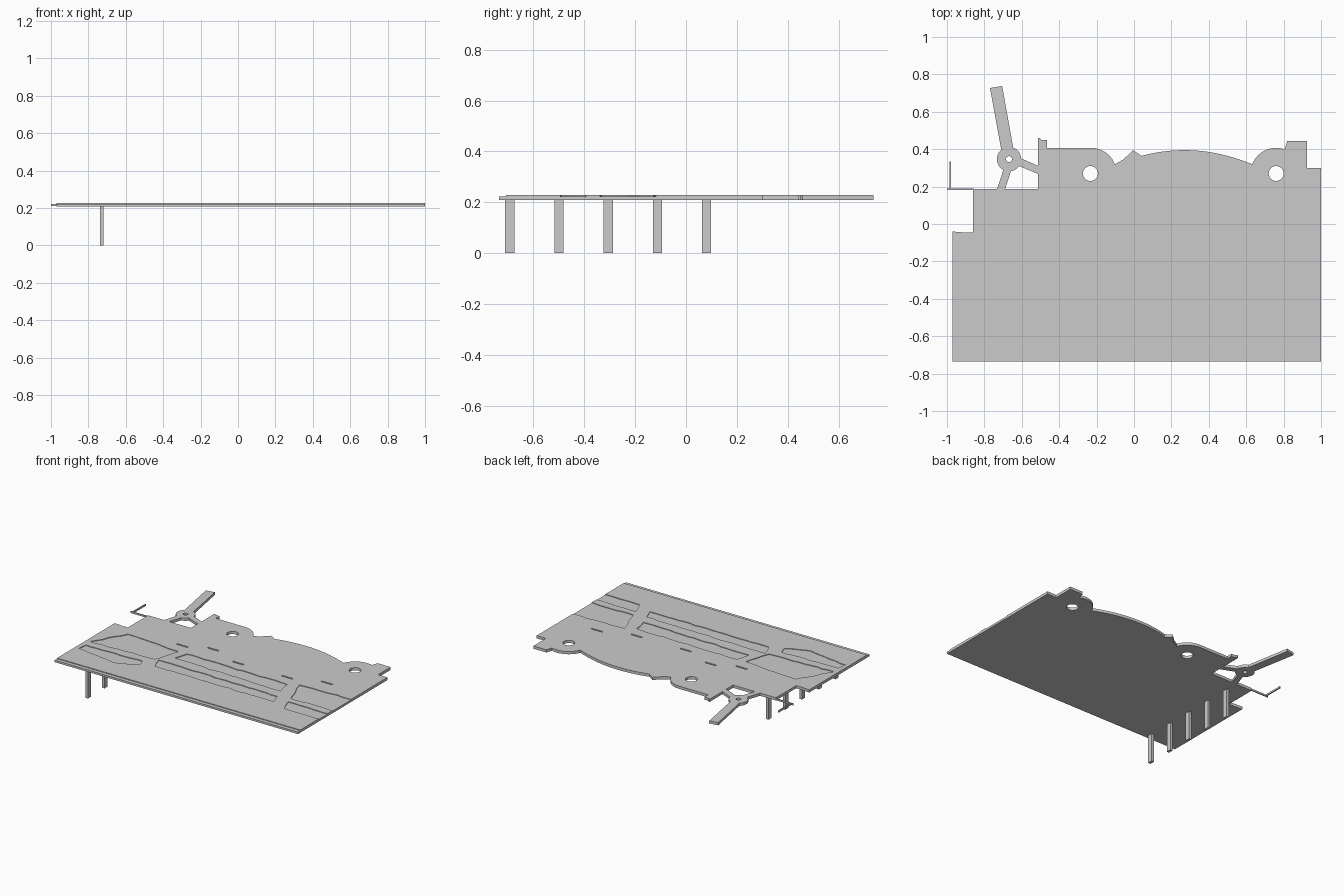
import bpy, bmesh, math, random
from mathutils import Vector

if "Cube" in bpy.data.objects:
    bpy.data.objects.remove(bpy.data.objects["Cube"])

random.seed(4)
Z0, Z1 = 0.208, 0.228      # underside and top of the board
FLOOR = 0.2235             # floor of the shallow recesses


def arc(cx, cy, r, a0, a1, n=14):
    return [(cx + r * math.cos(math.radians(a0 + (a1 - a0) * i / n)),
             cy + r * math.sin(math.radians(a0 + (a1 - a0) * i / n))) for i in range(n + 1)]


def add_prism(bm, pts, z0, z1):
    low = [bm.verts.new((x, y, z0)) for x, y in pts]
    high = [bm.verts.new((x, y, z1)) for x, y in pts]
    bm.faces.new(low[::-1])
    bm.faces.new(high)
    n = len(pts)
    for i in range(n):
        j = (i + 1) % n
        bm.faces.new((low[i], low[j], high[j], high[i]))


def prisms(name, parts):
    bm = bmesh.new()
    for pts, z0, z1 in parts:
        add_prism(bm, pts, z0, z1)
    bmesh.ops.recalc_face_normals(bm, faces=bm.faces)
    me = bpy.data.meshes.new(name)
    bm.to_mesh(me)
    bm.free()
    ob = bpy.data.objects.new(name, me)
    bpy.context.collection.objects.link(ob)
    return ob


def rect(x0, y0, x1, y1):
    return [(x0, y0), (x1, y0), (x1, y1), (x0, y1)]


def cut(ob, cutter):
    m = ob.modifiers.new("cut", 'BOOLEAN')
    m.operation = 'DIFFERENCE'
    m.solver = 'EXACT'
    m.object = cutter
    cutter.hide_render = True
    cutter.hide_viewport = True
    cutter.display_type = 'WIRE'


def rough(pts, step=0.045, amount=0.006):
    """Break the long edges of a polygon into a slightly ragged line."""
    out = []
    for i, p in enumerate(pts):
        a, b = Vector(p), Vector(pts[(i + 1) % len(pts)])
        d = b - a
        n = max(1, int(d.length / step))
        side = Vector((-d.y, d.x)).normalized()
        for k in range(n):
            off = random.uniform(-amount, amount) if k else 0
            q = a + d * (k / n) + side * off
            out.append((q.x, q.y))
    return out


# Board outline, counter-clockwise from the front left corner
outline = [(-0.97, -0.735), (1.0, -0.735), (1.0, 0.30), (0.925, 0.30),
           (0.925, 0.445), (0.82, 0.445)]
outline += arc(0.76, 0.27, 0.137, 71, 159)
outline += [(x, 0.395 - 0.579 * (x - 0.27) ** 2)
            for x in [0.60 - 0.56 * i / 16 for i in range(17)]]
outline += [(-0.005, 0.395), (-0.03, 0.37), (-0.06, 0.343)]
outline += arc(-0.23, 0.27, 0.137, 21, 90)
outline += [(-0.465, 0.407), (-0.465, 0.45), (-0.498, 0.45), (-0.503, 0.46),
            (-0.513, 0.46), (-0.513, 0.188), (-0.86, 0.188), (-0.86, -0.046),
            (-0.90, -0.046), (-0.97, -0.04)]
board = prisms("board", [(outline, Z0, Z1)])

# Shallow ragged recesses, narrow slots and the low front ledge
recesses = [
    [(0.72, -0.49), (1.03, -0.49), (1.03, -0.39), (0.68, -0.39)],
    [(0.66, -0.335), (1.03, -0.335), (1.03, -0.115), (0.59, -0.13)],
    [(-0.36, -0.44), (0.60, -0.44), (0.57, -0.36), (-0.40, -0.345)],
    [(-0.33, -0.26), (0.54, -0.28), (0.52, -0.17), (-0.30, -0.16)],
    [(-0.94, -0.37), (-0.43, -0.35), (-0.37, -0.16), (-0.80, -0.13)],
    [(-0.94, -0.50), (-0.62, -0.55), (-0.46, -0.48), (-0.48, -0.42), (-0.93, -0.43)],
]
slots = [(-0.40, -0.07), (-0.20, 0.0), (0.06, -0.083), (0.455, -0.078), (0.72, 0.0)]
cuts = [(rough(p), FLOOR, 0.26) for p in recesses]
cuts += [(rect(x - 0.045, y - 0.006, x + 0.045, y + 0.006), FLOOR, 0.26) for x, y in slots]
cuts.append((rect(-1.05, -0.8, 1.05, -0.708), 0.2225, 0.26))

# Round through-holes
for x in (-0.233, 0.76):
    cuts.append((arc(x, 0.27, 0.04, 0, 345, 23), 0.15, 0.26))
cut(board, prisms("board_cutter", cuts))

# Three-armed bracket: hub arcs joined by the ends of the arms
hx, hy, hr = -0.668, 0.347, 0.065
bracket = arc(hx, hy, hr, 3, 70, 8)
bracket += [(-0.705, 0.738), (-0.77, 0.727)]
bracket += arc(hx, hy, hr, 130, 242, 12)
bracket += [(-0.732, 0.186), (-0.69, 0.186)]
bracket += arc(hx, hy, hr, 279, 325, 6)
bracket += [(-0.511, 0.267), (-0.511, 0.31)]
arm = prisms("three_arm_bracket", [(bracket, Z0, Z1)])
cut(arm, prisms("bracket_hole_cutter", [(arc(hx, hy, 0.016, 0, 337.5, 15), 0.15, 0.26)]))

# Thin bent rod at the back left
prisms("bent_rod", [([(-1.0, 0.182), (-0.855, 0.182), (-0.855, 0.190), (-0.979, 0.190),
                      (-0.979, 0.335), (-0.987, 0.335), (-0.987, 0.190), (-1.0, 0.190)],
                     0.21, 0.222)])

# Row of flat posts under the left side
for i in range(5):
    y = -0.693 + 0.1935 * i
    prisms(f"post_{i + 1}", [(rect(-0.738, y - 0.018, -0.718, y + 0.018), 0.0, Z0 + 0.002)])
